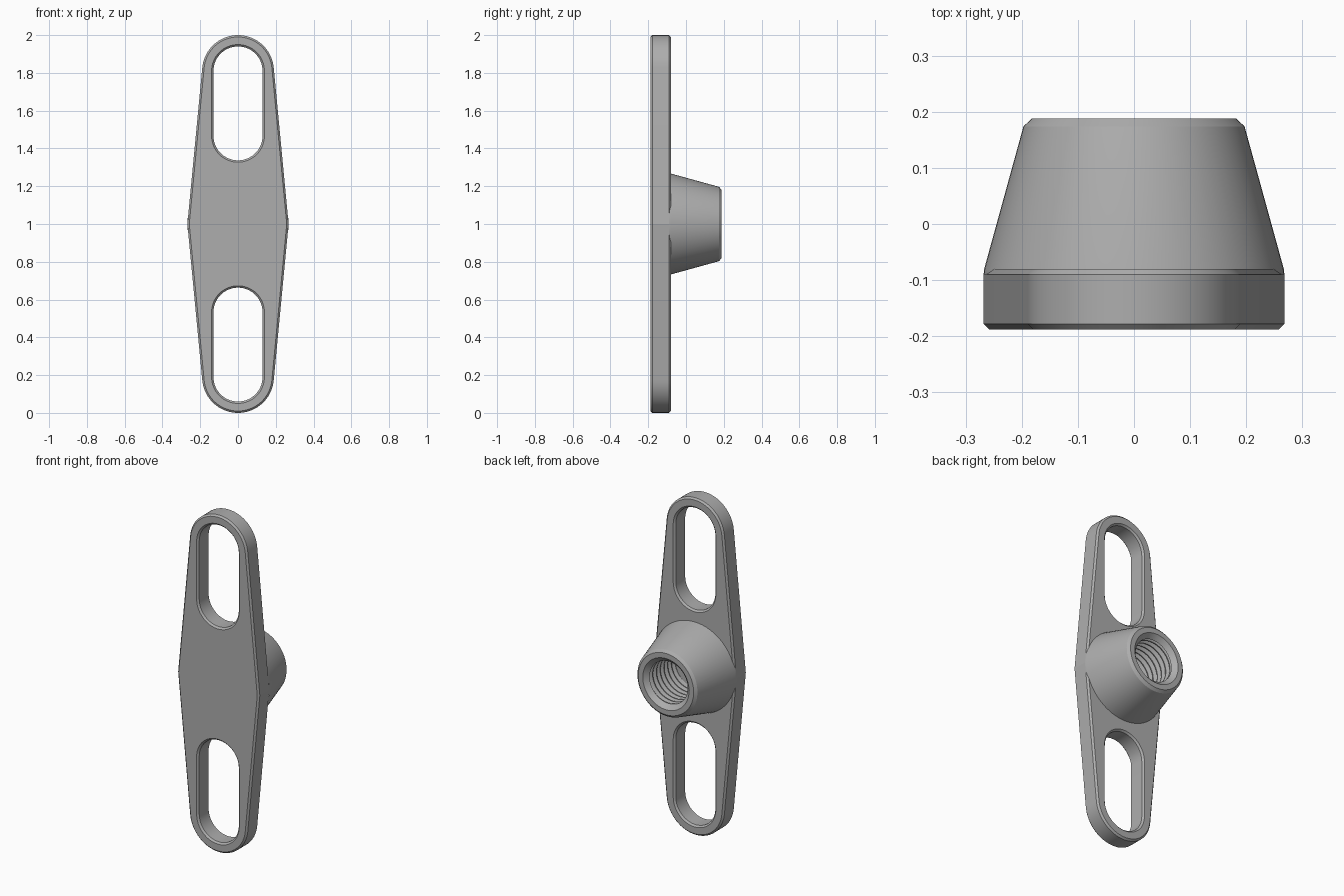
import bpy, bmesh
from math import sin, cos, pi, hypot, atan2, acos, radians
from mathutils import Vector

cube = bpy.data.objects.get("Cube")
if cube:
    bpy.data.objects.remove(cube, do_unlink=True)

steel = bpy.data.materials.new("plain_grey")
steel.use_nodes = True
GREY = (0.42, 0.42, 0.42, 1)
steel.diffuse_color = GREY
steel.node_tree.nodes["Principled BSDF"].inputs["Base Color"].default_value = GREY

FRONT, BACK, CHAMFER = -0.188, -0.08, 0.01
WAIST, END_R, REACH = 0.268, 0.19, 0.81      # half width, end radius, end centre offset
SLOT_R, SLOT_LOW, SLOT_HIGH = 0.13, 0.467, 0.81
ARC = 32


def arc(cx, cz, r, start, end):
    return [(cx + r * cos(start + (end - start) * i / ARC),
             cz + r * sin(start + (end - start) * i / ARC)) for i in range(ARC + 1)]


def outline(inset):
    # waist corners joined by tangents to the rounded ends
    tilt = acos(END_R / hypot(WAIST, REACH)) - atan2(REACH, WAIST)
    corner = WAIST - inset / cos(tilt)
    r = END_R - inset
    return ([(corner, 1)] + arc(0, 1 + REACH, r, tilt, pi - tilt) + [(-corner, 1)]
            + arc(0, 1 - REACH, r, pi + tilt, 2 * pi - tilt))


def slot(side, inset):
    r = SLOT_R + inset
    low, high = sorted((1 + side * SLOT_LOW, 1 + side * SLOT_HIGH))
    return arc(0, high, r, 0, pi) + arc(0, low, r, pi, 2 * pi)


def finish(bm, name):
    bmesh.ops.recalc_face_normals(bm, faces=bm.faces)
    mesh = bpy.data.meshes.new(name)
    bm.to_mesh(mesh)
    bm.free()
    mesh.materials.append(steel)
    obj = bpy.data.objects.new(name, mesh)
    bpy.context.collection.objects.link(obj)
    bpy.ops.object.select_all(action="DESELECT")
    obj.select_set(True)
    bpy.context.view_layer.objects.active = obj
    bpy.ops.object.shade_smooth_by_angle(angle=radians(10))
    return obj


def bridge(bm, a, b):
    for i in range(len(a)):
        j = (i + 1) % len(a)
        bm.faces.new((a[i], a[j], b[j], b[i]))


# Plate: chamfered walls around the outline and both slots, then filled caps
bm = bmesh.new()
layers = [(FRONT, CHAMFER), (FRONT + CHAMFER, 0), (BACK - CHAMFER, 0), (BACK, CHAMFER)]
rims = {FRONT: [], BACK: []}
for shape in (outline, lambda i: slot(1, i), lambda i: slot(-1, i)):
    rings = [[bm.verts.new((x, y, z)) for x, z in shape(inset)] for y, inset in layers]
    for a, b in zip(rings, rings[1:]):
        bridge(bm, a, b)
    for y, ring in ((FRONT, rings[0]), (BACK, rings[-1])):
        rims[y] += [bm.edges.get((ring[i - 1], ring[i])) for i in range(len(ring))]
for y, edges in rims.items():
    bmesh.ops.triangle_fill(bm, edges=edges, use_beauty=True, normal=Vector((0, y - BACK or 1, 0)))
finish(bm, "slotted_plate")


# Boss: tapered lathe with a chamfered rim and a countersunk mouth
SEG = 64
MINOR, MAJOR, MOUTH, THREAD_TOP = 0.125, 0.145, 0.152, 0.162


def ring_point(r, y, i):
    return (r * cos(2 * pi * i / SEG), y, 1 + r * sin(2 * pi * i / SEG))


bm = bmesh.new()
profile = [(0.268, BACK - CHAMFER), (0.267, BACK), (0.197, 0.174), (0.182, 0.188),
           (MOUTH, 0.188), (MINOR, THREAD_TOP)]
rings = [[bm.verts.new(ring_point(r, y, i)) for i in range(SEG)] for r, y in profile]
for a, b in zip(rings, rings[1:]):
    bridge(bm, a, b)
finish(bm, "tapered_boss")


# Thread: helical crest and root lines, trimmed flat at both ends of the bore
PITCH = 0.035
STEPS = [(0, MINOR), (0.15, MINOR), (0.5, MAJOR), (0.65, MAJOR)]
TURNS = int((THREAD_TOP - BACK) / PITCH) + 2
bm = bmesh.new()
rows = []
for turn in range(-1, TURNS + 1):
    for offset, r in STEPS:
        row = []
        for i in range(SEG):
            y = BACK + PITCH * (turn + offset + i / SEG)
            row.append(bm.verts.new(ring_point(r, min(max(y, BACK), THREAD_TOP), i)))
        rows.append(row)
n = len(STEPS)
for j in range(len(rows) - n - 1):
    for i in range(SEG):
        k, s = (i + 1, j) if i + 1 < SEG else (0, j + n)
        bm.faces.new((rows[j][i], rows[s][k], rows[s + 1][k], rows[j + 1][i]))
bmesh.ops.remove_doubles(bm, verts=bm.verts, dist=0.00001)
bmesh.ops.dissolve_degenerate(bm, edges=bm.edges, dist=0.00001)
finish(bm, "threaded_bore")
